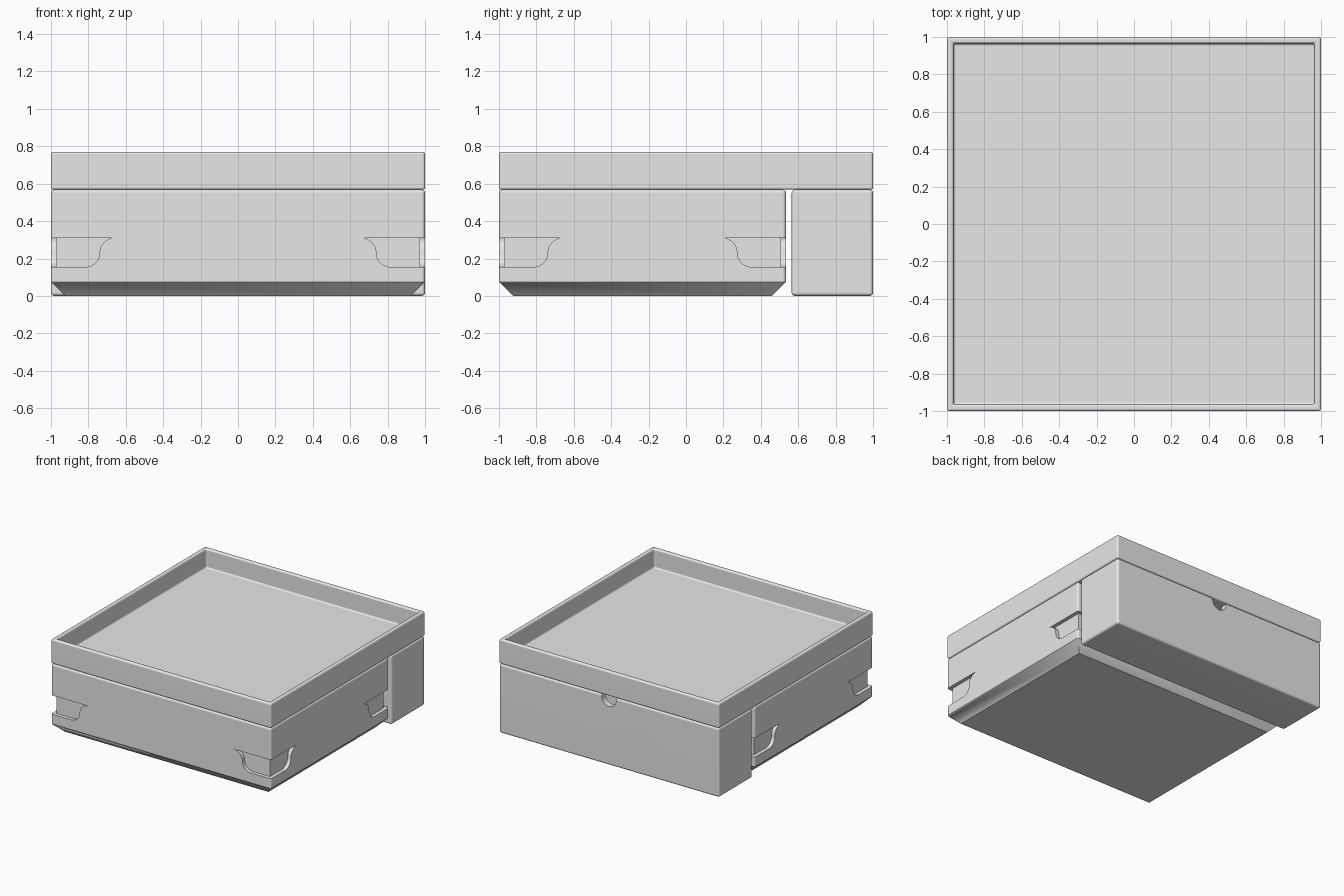
import bpy, bmesh, math
from mathutils import Vector

cube = bpy.data.objects.get("Cube")
if cube:
    bpy.data.objects.remove(cube, do_unlink=True)

grey = bpy.data.materials.new("plain grey")
grey.use_nodes = True
grey.diffuse_color = (0.8, 0.8, 0.8, 1)
grey.node_tree.nodes["Principled BSDF"].inputs["Base Color"].default_value = (0.8, 0.8, 0.8, 1)

ROUND = 0.018
SPLIT = 0.568          # height where the lid meets the boxes
BODY_BACK = 0.535
BOX_FRONT = 0.565


def box(bm, lo, hi):
    lo, hi = Vector(lo), Vector(hi)
    verts = bmesh.ops.create_cube(bm, size=1)["verts"]
    for v in verts:
        v.co = (lo + hi) / 2 + v.co * (hi - lo)


def prism(bm, points, offset):
    """Extrude a closed outline of 3D points by an offset."""
    face = bm.faces.new([bm.verts.new(p) for p in points])
    new = bmesh.ops.extrude_face_region(bm, geom=[face], use_keep_orig=True)["geom"]
    bmesh.ops.translate(bm, vec=offset, verts=[g for g in new if isinstance(g, bmesh.types.BMVert)])
    bmesh.ops.recalc_face_normals(bm, faces=bm.faces)


def arc(cx, cz, r, start, end, steps=10):
    angles = [math.radians(start + (end - start) * i / steps) for i in range(steps + 1)]
    return [(cx + r * math.cos(a), cz + r * math.sin(a)) for a in angles]


def bevel(bm, edges, offset=ROUND, segments=4):
    bmesh.ops.bevel(bm, geom=edges, offset=offset, segments=segments, profile=0.5,
                    affect="EDGES", clamp_overlap=True)


def make(name, bm):
    bmesh.ops.recalc_face_normals(bm, faces=bm.faces)
    mesh = bpy.data.meshes.new(name)
    bm.to_mesh(mesh)
    bm.free()
    mesh.materials.append(grey)
    obj = bpy.data.objects.new(name, mesh)
    bpy.context.collection.objects.link(obj)
    return obj


def cut(obj, cutter_bm):
    """Subtract a cutter, bake the result and remove the cutter."""
    cutter = make("cutter", cutter_bm)
    cutter.hide_render = True
    mod = obj.modifiers.new("cut", "BOOLEAN")
    mod.operation, mod.solver, mod.object = "DIFFERENCE", "EXACT", cutter
    baked = bpy.data.meshes.new_from_object(obj.evaluated_get(bpy.context.evaluated_depsgraph_get()))
    obj.modifiers.clear()
    obj.data = baked
    bpy.data.objects.remove(cutter, do_unlink=True)


def finish(obj):
    bpy.ops.object.select_all(action="DESELECT")
    obj.select_set(True)
    bpy.context.view_layer.objects.active = obj
    bpy.ops.object.shade_smooth_by_angle(angle=math.radians(30))
    obj.modifiers.new("even shading", "WEIGHTED_NORMAL").keep_sharp = True


# Lid: rounded slab with a sunken tray
bm = bmesh.new()
box(bm, (-1, -1, SPLIT), (1, 1, 0.77))
top = max(bm.faces, key=lambda f: f.calc_center_median().z)
bmesh.ops.inset_region(bm, faces=[top], thickness=0.05)
new = bmesh.ops.extrude_face_region(bm, geom=[top])["geom"]
bmesh.ops.translate(bm, vec=(0, 0, -0.155), verts=[g for g in new if isinstance(g, bmesh.types.BMVert)])
bmesh.ops.delete(bm, geom=[f for f in bm.faces if f == top], context="FACES")
bevel(bm, [e for e in bm.edges if e.calc_face_angle(0) > 0.5], 0.013)
finish(make("lid", bm))

# Main body: rounded block with a wide chamfer under it
bm = bmesh.new()
box(bm, (-1, -1, 0), (1, BODY_BACK, SPLIT))
bevel(bm, [e for e in bm.edges if all(v.co.z < 0.01 for v in e.verts)], 0.075, 1)
bevel(bm, [e for e in bm.edges
           if all(v.co.z > 0.5 for v in e.verts)
           or abs(e.verts[0].co.z - e.verts[1].co.z) > 0.3])
body = make("main_body", bm)

# Hand grips: shallow curved pockets wrapping each corner of the body
grip = ([(-0.1, 0.155)] + arc(0.185, 0.23, 0.075, -90, 0)
        + arc(0.34, 0.23, 0.08, 180, 90) + [(-0.1, 0.31)])
mid, half, depth = (BODY_BACK - 1) / 2, (BODY_BACK + 1) / 2, 0.03
front_cut, side_cut = bmesh.new(), bmesh.new()
for sx in (-1, 1):
    for sy in (-1, 1):
        prism(front_cut, [(sx * (1 - d), mid + sy * (half - depth), z) for d, z in grip], (0, sy * 0.1, 0))
        prism(side_cut, [(sx * (1 - depth), mid + sy * (half - d), z) for d, z in grip], (sx * 0.1, 0, 0))
cut(body, front_cut)
cut(body, side_cut)
finish(body)

# Rear box: open rounded bin with a finger notch in its back wall
bm = bmesh.new()
box(bm, (-1, BOX_FRONT, 0), (1, 1, SPLIT))
bevel(bm, bm.edges[:])
rear = make("rear_box", bm)
wall = 0.05
bm = bmesh.new()
box(bm, (-1 + wall, BOX_FRONT + wall, wall), (1 - wall, 1 - wall, 0.7))
cut(rear, bm)
notch = ([(-0.085, 0.6)] + arc(-0.085, SPLIT - 0.02, 0.02, 90, 0, 5)
         + arc(0, SPLIT - 0.02, 0.065, 180, 360, 20)[1:-1]
         + arc(0.085, SPLIT - 0.02, 0.02, 180, 90, 5) + [(0.085, 0.6)])
bm = bmesh.new()
prism(bm, [(x, 0.9, z) for x, z in notch], (0, 0.2, 0))
cut(rear, bm)
finish(rear)
